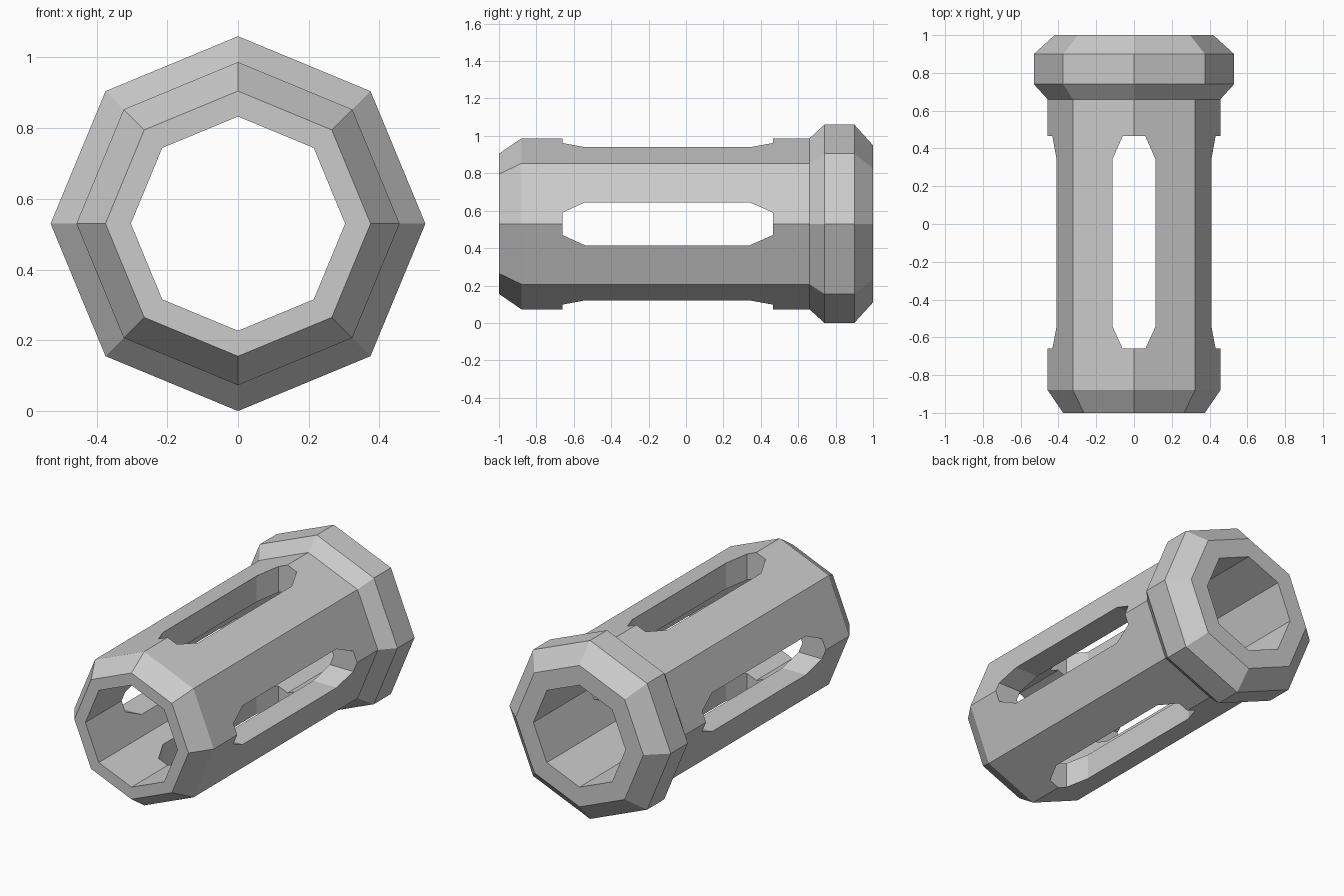
import bpy, bmesh, math
from mathutils import Matrix

cube = bpy.data.objects.get("Cube")
if cube:
    bpy.data.objects.remove(cube, do_unlink=True)

SIDES = 8
CENTRE_Z = 0.53

grey = bpy.data.materials.new("mid_grey")
grey.use_nodes = True
grey.diffuse_color = (0.6, 0.6, 0.6, 1)
grey.node_tree.nodes["Principled BSDF"].inputs["Base Color"].default_value = (0.6, 0.6, 0.6, 1)


def make_object(name, bm):
    bmesh.ops.recalc_face_normals(bm, faces=bm.faces)
    mesh = bpy.data.meshes.new(name)
    bm.to_mesh(mesh)
    bm.free()
    mesh.materials.append(grey)
    obj = bpy.data.objects.new(name, mesh)
    bpy.context.collection.objects.link(obj)
    return obj


def lathe(name, profile):
    """Turn a closed (radius, y) profile into an octagonal ring along y."""
    bm = bmesh.new()
    rings = []
    for i in range(SIDES):
        a = i * math.tau / SIDES
        rings.append([bm.verts.new((r * math.cos(a), y, CENTRE_Z + r * math.sin(a)))
                      for r, y in profile])
    n = len(profile)
    for i in range(SIDES):
        here, there = rings[i], rings[(i + 1) % SIDES]
        for j in range(n):
            k = (j + 1) % n
            bm.faces.new((here[j], there[j], there[k], here[k]))
    return make_object(name, bm)


def slot_cutter(name, turn):
    """Long slot with clipped corners, running right through the tube."""
    bm = bmesh.new()
    half = [(-0.66, 0.06), (-0.54, 0.115), (0.34, 0.115), (0.465, 0.06)]
    outline = half + [(y, -x) for y, x in reversed(half)]
    face = bm.faces.new([bm.verts.new((x, y, -1)) for y, x in outline])
    side = bmesh.ops.extrude_face_region(bm, geom=[face])["geom"]
    bmesh.ops.translate(bm, vec=(0, 0, 2),
                        verts=[v for v in side if isinstance(v, bmesh.types.BMVert)])
    bm.transform(Matrix.Translation((0, 0, CENTRE_Z)) @ Matrix.Rotation(turn, 4, 'Y'))
    cutter = make_object(name, bm)
    cutter.hide_render = True
    return cutter


# Hollow tube with bevelled front rim and thick rear collar
tube = lathe("slotted_tube", [
    (0.303, -1.0), (0.375, -1.0), (0.457, -0.88), (0.457, 0.66),
    (0.53, 0.74), (0.53, 0.9), (0.42, 1.0), (0.303, 1.0)])

# Slots at top and bottom, then left and right
cutters = [slot_cutter("vertical_slot_cutter", 0),
           slot_cutter("sideways_slot_cutter", math.pi / 2)]
for cutter in cutters:
    cut = tube.modifiers.new(cutter.name, 'BOOLEAN')
    cut.operation = 'DIFFERENCE'
    cut.solver = 'EXACT'
    cut.object = cutter

# Bake the cuts and discard the cutters
bpy.context.view_layer.update()
cut_mesh = bpy.data.meshes.new_from_object(
    tube.evaluated_get(bpy.context.evaluated_depsgraph_get()))
tube.modifiers.clear()
tube.data = cut_mesh
for cutter in cutters:
    bpy.data.objects.remove(cutter, do_unlink=True)
